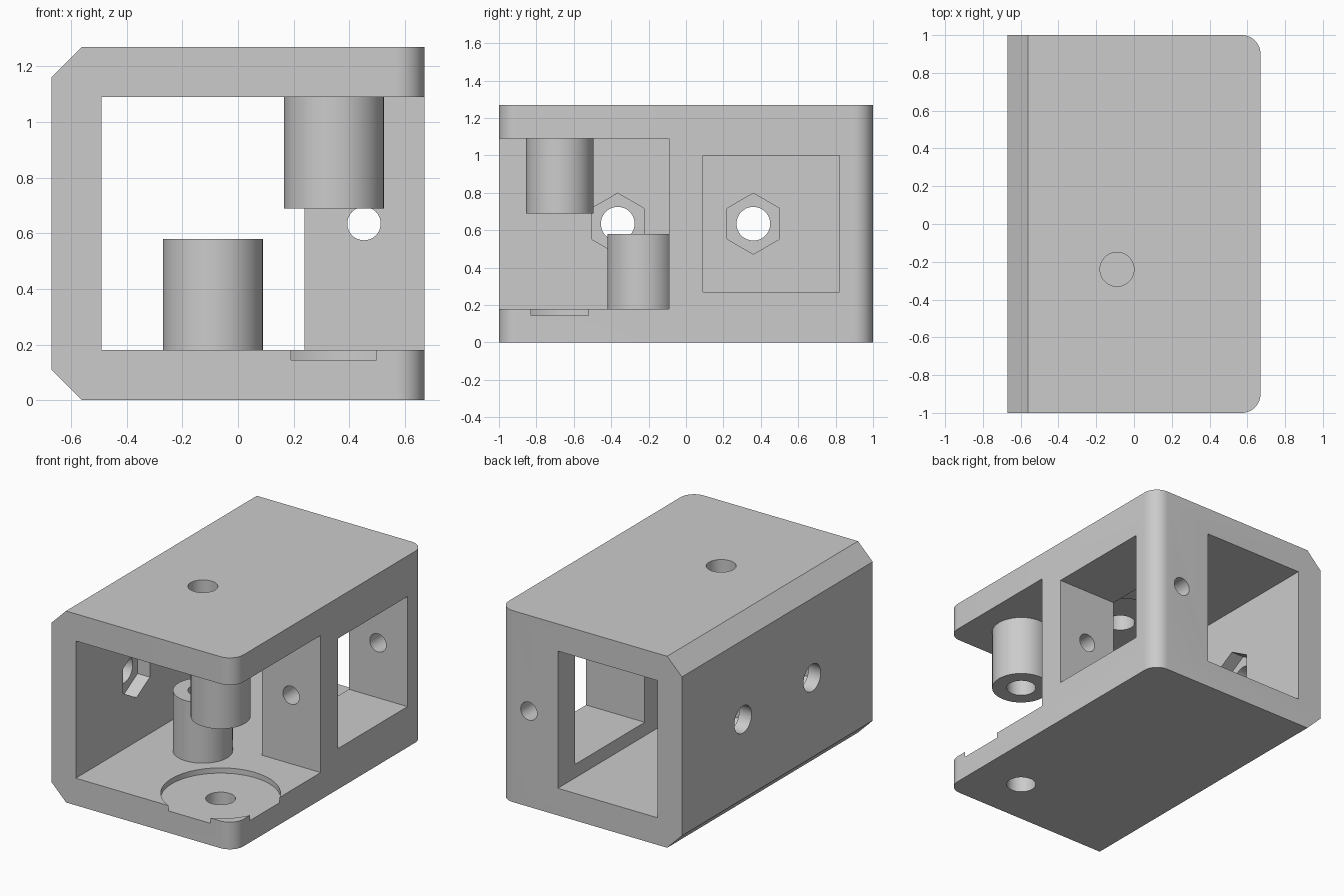
import bpy
import bmesh
from math import cos, sin, pi, radians

if "Cube" in bpy.data.objects:
    bpy.data.objects.remove(bpy.data.objects["Cube"], do_unlink=True)

grey = bpy.data.materials.new("plain grey")
grey.use_nodes = True
colour = (0.6, 0.6, 0.6, 1)
grey.diffuse_color = colour
grey.node_tree.nodes["Principled BSDF"].inputs["Base Color"].default_value = colour

W, H, WALL = 0.67, 1.27, 0.18      # half width, height, wall thickness
MID = H / 2
BORE = 0.09
FLOOR_BOSS = (-0.09, -0.24)
ROOF_BOSS = (0.345, -0.675)


def add_object(name, bm):
    bmesh.ops.recalc_face_normals(bm, faces=bm.faces)
    mesh = bpy.data.meshes.new(name)
    bm.to_mesh(mesh)
    bm.free()
    mesh.materials.append(grey)
    obj = bpy.data.objects.new(name, mesh)
    bpy.context.collection.objects.link(obj)
    return obj


def circle(centre, r, n=48):
    return [(centre[0] + r * sin(2 * pi * i / n), centre[1] + r * cos(2 * pi * i / n))
            for i in range(n)]


def prism(name, outline, axis, lo, hi):
    """Extrude a 2D outline along an axis; the outline uses the other two axes in order."""
    def place(p, t):
        return {"x": (t, *p), "y": (p[0], t, p[1]), "z": (*p, t)}[axis]
    bm = bmesh.new()
    a = [bm.verts.new(place(p, lo)) for p in outline]
    b = [bm.verts.new(place(p, hi)) for p in outline]
    bm.faces.new(a)
    bm.faces.new(b)
    for i in range(len(a)):
        j = (i + 1) % len(a)
        bm.faces.new((a[i], a[j], b[j], b[i]))
    return add_object(name, bm)


def combine(target, tool, operation):
    mod = target.modifiers.new(tool.name, "BOOLEAN")
    mod.operation = operation
    mod.solver = "EXACT"
    mod.object = tool
    bpy.context.view_layer.update()
    graph = bpy.context.evaluated_depsgraph_get()
    mesh = bpy.data.meshes.new_from_object(target.evaluated_get(graph))
    target.modifiers.clear()
    target.data = mesh
    bpy.data.objects.remove(tool, do_unlink=True)


# Outer block: chamfered long edges on one side, rounded uprights on the other
bm = bmesh.new()
bmesh.ops.create_cube(bm, size=1)
for v in bm.verts:
    v.co = (v.co.x * 2 * W, v.co.y * 2, (v.co.z + 0.5) * H)


def edges_where(test):
    return [e for e in bm.edges if all(test(v.co) for v in e.verts)]


chamfers = [e for e in edges_where(lambda c: c.x < 0)
            if abs(e.verts[0].co.y - e.verts[1].co.y) > 1]
uprights = [e for e in edges_where(lambda c: c.x > 0)
            if abs(e.verts[0].co.z - e.verts[1].co.z) > 1]
bmesh.ops.bevel(bm, geom=chamfers, offset=0.108, segments=1, affect="EDGES")
bmesh.ops.bevel(bm, geom=uprights, offset=0.1, segments=12, profile=0.5, affect="EDGES")
body = add_object("bracket_housing", bm)

# Main cavity: open front bay joined to a straight tunnel out of the back
cavity = [(-0.49, -1.2), (1, -1.2), (1, -0.09), (0.24, -0.09), (0.24, 1.2), (-0.49, 1.2)]
combine(body, prism("cavity", cavity, "z", WALL, H - WALL), "DIFFERENCE")

# Side window
window = [(0.09, 0.27), (0.82, 0.27), (0.82, 1.0), (0.09, 1.0)]
combine(body, prism("window", window, "x", 0.1, 1), "DIFFERENCE")

# Shallow round recesses facing each boss
combine(body, prism("floor_recess", circle(ROOF_BOSS, 0.36, 64), "z", 0.145, 0.4), "DIFFERENCE")
combine(body, prism("roof_recess", circle(FLOOR_BOSS, 0.36, 64), "z", 0.9, H - 0.145), "DIFFERENCE")

# Bosses standing on the floor and hanging from the roof
combine(body, prism("floor_boss", circle(FLOOR_BOSS, 0.18), "z", 0.1, 0.58), "UNION")
combine(body, prism("roof_boss", circle(ROOF_BOSS, 0.18), "z", 0.69, H - 0.1), "UNION")

# Blind bores in the bosses and matching holes through the opposite plates
for centre, spans in ((FLOOR_BOSS, ((0.18, 0.7), (1.0, 1.4))),
                      (ROOF_BOSS, ((-0.1, 0.3), (0.6, 1.09)))):
    for lo, hi in spans:
        combine(body, prism("bore", circle(centre, BORE), "z", lo, hi), "DIFFERENCE")

# Mounting holes with hexagonal nut pockets in the closed side wall
for y in (-0.365, 0.36):
    combine(body, prism("mount_hole", circle((y, MID), BORE), "x", -0.8, -0.3), "DIFFERENCE")
    combine(body, prism("nut_pocket", circle((y, MID), 0.163, 6), "x", -0.58, -0.3), "DIFFERENCE")

# Rod hole through the partition and the back wall
combine(body, prism("rod_hole", circle((0.453, MID), 0.06), "y", -0.3, 1.2), "DIFFERENCE")

bpy.ops.object.select_all(action="DESELECT")
body.select_set(True)
bpy.context.view_layer.objects.active = body
bpy.ops.object.shade_smooth_by_angle(angle=radians(30))
